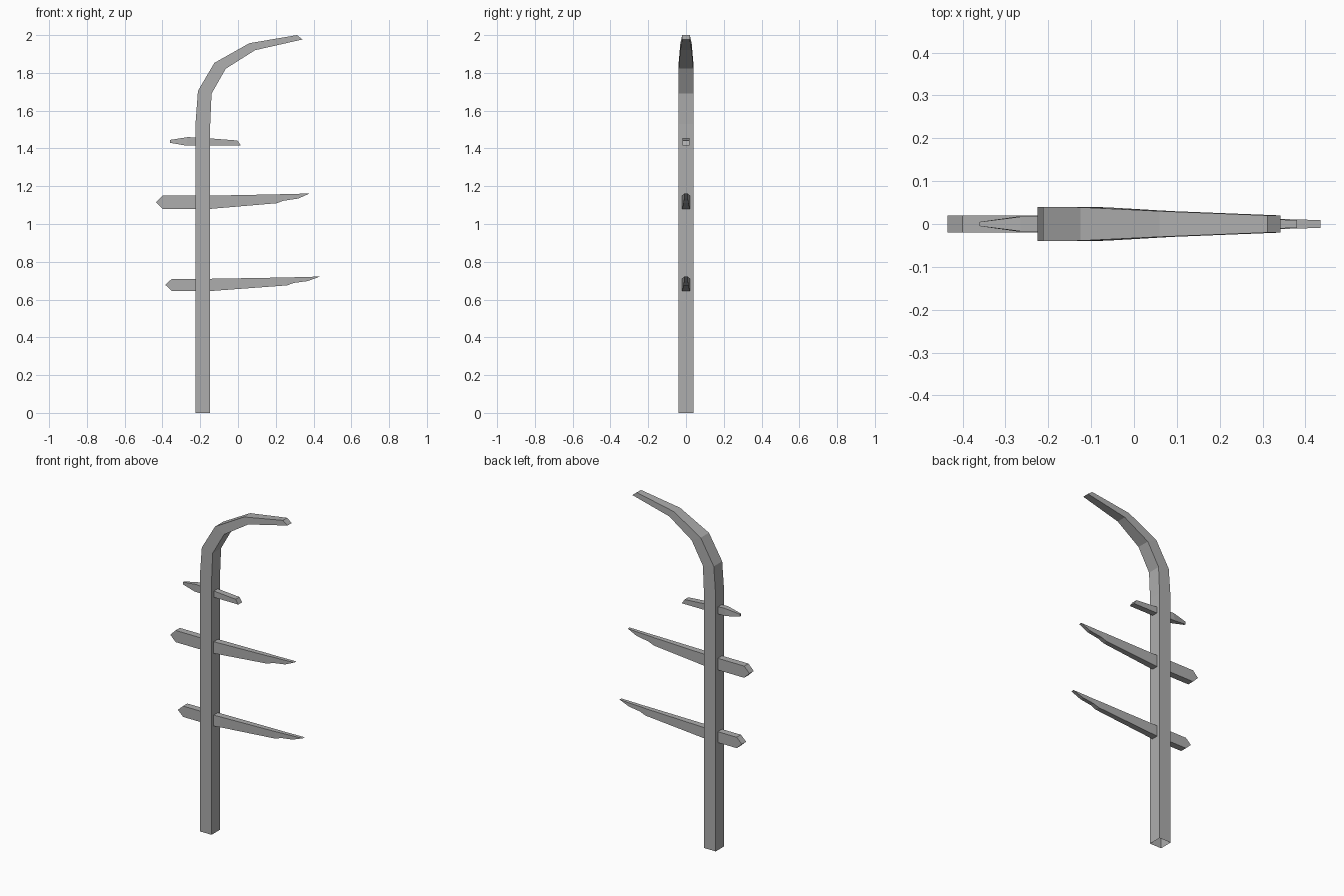
import bpy
import bmesh

cube = bpy.data.objects.get("Cube")
if cube:
    bpy.data.objects.remove(cube, do_unlink=True)

# Single grey material
grey = bpy.data.materials.new("plain_grey")
grey.use_nodes = True
colour = (0.42, 0.42, 0.42, 1)
grey.diffuse_color = colour
grey.node_tree.nodes["Principled BSDF"].inputs["Base Color"].default_value = colour


def loft(name, stations, cap_start=True):
    """Four-sided limb from stations: (upper x, z), (lower x, z), half depth."""
    bm = bmesh.new()
    rings = []
    for (ux, uz), (lx, lz), h in stations:
        corners = [(ux, -h, uz), (lx, -h, lz), (lx, h, lz), (ux, h, uz)]
        rings.append([bm.verts.new(c) for c in corners])
    for a, b in zip(rings, rings[1:]):
        for i in range(4):
            j = (i + 1) % 4
            bm.faces.new((a[i], a[j], b[j], b[i]))
    if cap_start:
        bm.faces.new(rings[0])
    bm.faces.new(rings[-1])
    # Pointed ends collapse to a single edge
    bmesh.ops.remove_doubles(bm, verts=bm.verts, dist=0.0005)
    bmesh.ops.recalc_face_normals(bm, faces=bm.faces)
    mesh = bpy.data.meshes.new(name)
    bm.to_mesh(mesh)
    bm.free()
    mesh.materials.append(grey)
    obj = bpy.data.objects.new(name, mesh)
    bpy.context.collection.objects.link(obj)
    return obj


def branch(name, rows):
    """Horizontal limb from rows: x, bottom z, top z, half depth."""
    return loft(name, [((x, top), (x, low), h) for x, low, top, h in rows])


# Trunk, open underneath, bending over to a thin tip
loft("trunk", [
    ((-0.225, 0), (-0.147, 0), 0.04),
    ((-0.225, 1.53), (-0.147, 1.53), 0.04),
    ((-0.212, 1.705), (-0.14, 1.69), 0.04),
    ((-0.125, 1.853), (-0.065, 1.822), 0.039),
    ((0.06, 1.957), (0.09, 1.92), 0.03),
    ((0.312, 2.0), (0.342, 1.977), 0.02),
], cap_start=False)

# Two long branches with a wedge stump on one side and a thin tip on the other
branch("lower_branch", [
    (-0.385, 0.678, 0.678, 0.02),
    (-0.35, 0.645, 0.71, 0.02),
    (-0.147, 0.645, 0.71, 0.02),
    (0.26, 0.675, 0.717, 0.014),
    (0.295, 0.688, 0.718, 0.012),
    (0.37, 0.698, 0.72, 0.011),
    (0.435, 0.722, 0.722, 0.009),
])
branch("middle_branch", [
    (-0.435, 1.115, 1.115, 0.02),
    (-0.40, 1.08, 1.15, 0.02),
    (-0.147, 1.08, 1.15, 0.02),
    (0.205, 1.11, 1.157, 0.014),
    (0.24, 1.123, 1.158, 0.012),
    (0.32, 1.135, 1.16, 0.011),
    (0.38, 1.162, 1.162, 0.009),
])

# Short upper branch with a slanted cut end
loft("upper_branch", [
    ((-0.36, 1.445), (-0.36, 1.43), 0.005),
    ((-0.265, 1.46), (-0.275, 1.415), 0.017),
    ((-0.147, 1.453), (-0.147, 1.415), 0.018),
    ((-0.003, 1.442), (0.015, 1.415), 0.018),
])
